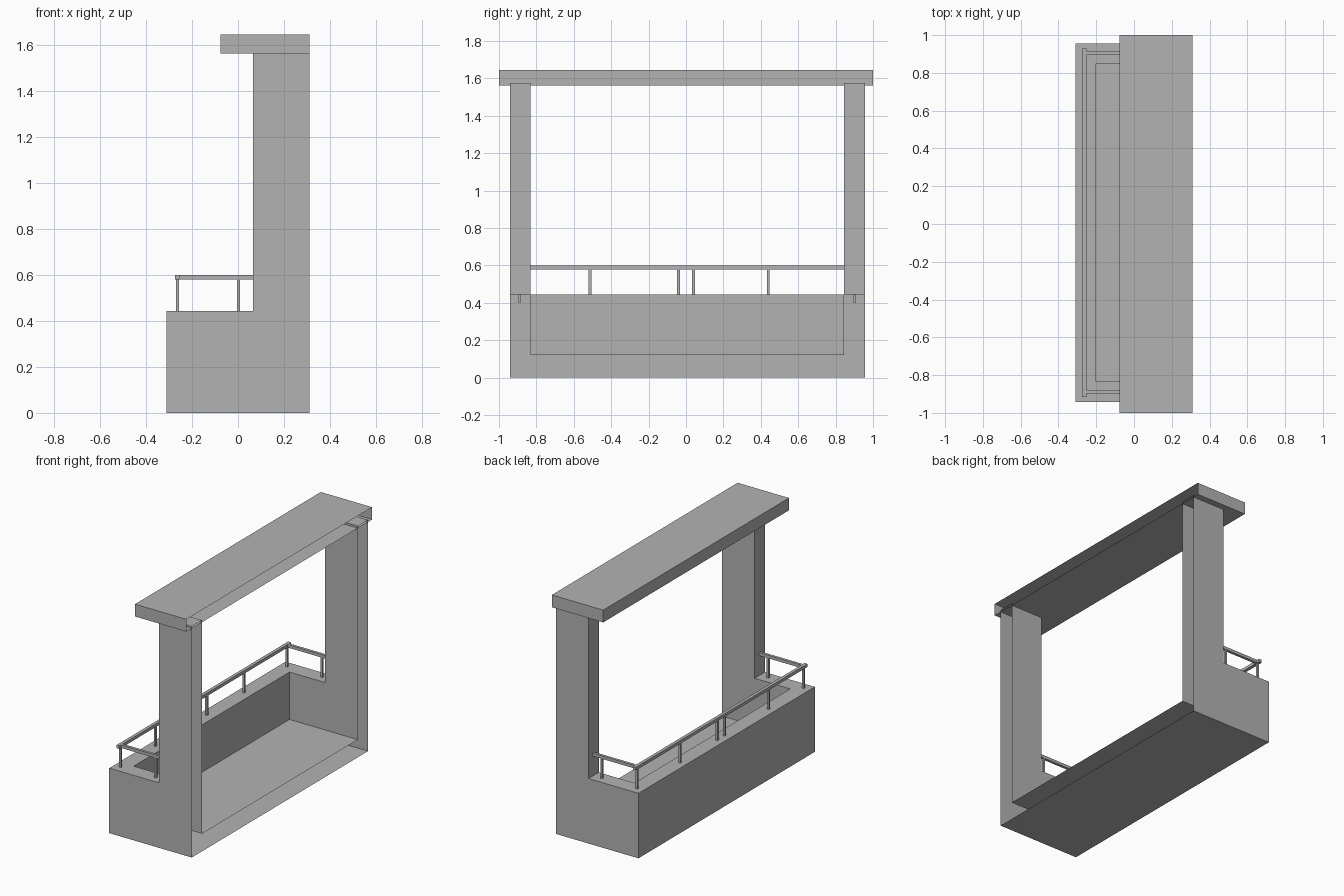
import bpy
import bmesh

old = bpy.data.objects.get("Cube")
if old:
    bpy.data.objects.remove(old, do_unlink=True)

# Single plaster grey
grey = bpy.data.materials.new("plain_grey")
grey.use_nodes = True
colour = (0.45, 0.45, 0.45, 1)
grey.diffuse_color = colour
grey.node_tree.nodes["Principled BSDF"].inputs["Base Color"].default_value = colour

BACK = 0.311      # open side of the shell
MID = 0.007       # centre of the walls along y
RIM = 0.443       # top of the parapet
PILLAR_X = 0.065  # outer face of the pillars


def add_object(name, bm):
    bmesh.ops.recalc_face_normals(bm, faces=bm.faces[:])
    mesh = bpy.data.meshes.new(name)
    bm.to_mesh(mesh)
    bm.free()
    mesh.materials.append(grey)
    obj = bpy.data.objects.new(name, mesh)
    bpy.context.collection.objects.link(obj)
    return obj


def box(name, x, y, z):
    """Box from (min, max) pairs."""
    bm = bmesh.new()
    bmesh.ops.create_cube(bm, size=1)
    for v in bm.verts:
        v.co = [pair[0] if c < 0 else pair[1] for c, pair in zip(v.co, (x, y, z))]
    return add_object(name, bm)


def open_back(obj):
    """Remove the faces lying in the open back plane."""
    bm = bmesh.new()
    bm.from_mesh(obj.data)
    faces = [f for f in bm.faces if all(abs(v.co.x - BACK) < 0.001 for v in f.verts)]
    bmesh.ops.delete(bm, geom=faces, context='FACES')
    bm.to_mesh(obj.data)
    bm.free()


# Balcony body: L-shaped side profile extruded along y
profile = [(-BACK, 0), (BACK, 0), (BACK, 1.575), (PILLAR_X, 1.575),
           (PILLAR_X, RIM), (-BACK, RIM)]
bm = bmesh.new()
face = bm.faces.new([bm.verts.new((x, MID - 0.949, z)) for x, z in profile])
side = bmesh.ops.extrude_face_region(bm, geom=[face])
bmesh.ops.translate(bm, vec=(0, 1.898, 0),
                    verts=[g for g in side["geom"] if isinstance(g, bmesh.types.BMVert)])
body = add_object("balcony_body", bm)

# Carve the well and the opening between the pillars
cutter = box("well_cutter", (-0.204, 1), (MID - 0.839, MID + 0.839), (0.12, 3))
carve = body.modifiers.new("carve", 'BOOLEAN')
carve.operation = 'DIFFERENCE'
carve.solver = 'EXACT'
carve.object = cutter
bpy.context.view_layer.update()
carved = bpy.data.meshes.new_from_object(
    body.evaluated_get(bpy.context.evaluated_depsgraph_get()))
body.modifiers.clear()
body.data = carved
bpy.data.objects.remove(cutter, do_unlink=True)
open_back(body)

# Roof slab
roof = box("roof_slab", (-0.076, BACK), (-1, 1), (1.561, 1.645))
open_back(roof)

# Handrails
RAIL_X, RAIL_Y = -0.263, 0.896
rail_z = (0.579, 0.6)
box("front_rail", (RAIL_X - 0.011, RAIL_X + 0.011), (MID - 0.923, MID + 0.923), rail_z)
for name, s in (("right", -1), ("left", 1)):
    y = MID + s * RAIL_Y
    box(name + "_rail", (RAIL_X, PILLAR_X), (y - 0.009, y + 0.009), rail_z)

# Posts, sunk slightly into the parapet
ends = (MID - RAIL_Y, MID + RAIL_Y)
posts = [(RAIL_X, y) for y in (*ends, -0.513, -0.04, 0.04, 0.44)]
posts += [(0.002, y) for y in ends]
for i, (x, y) in enumerate(posts):
    box(f"rail_post_{i + 1}", (x - 0.007, x + 0.007), (y - 0.007, y + 0.007), (0.4, 0.585))
